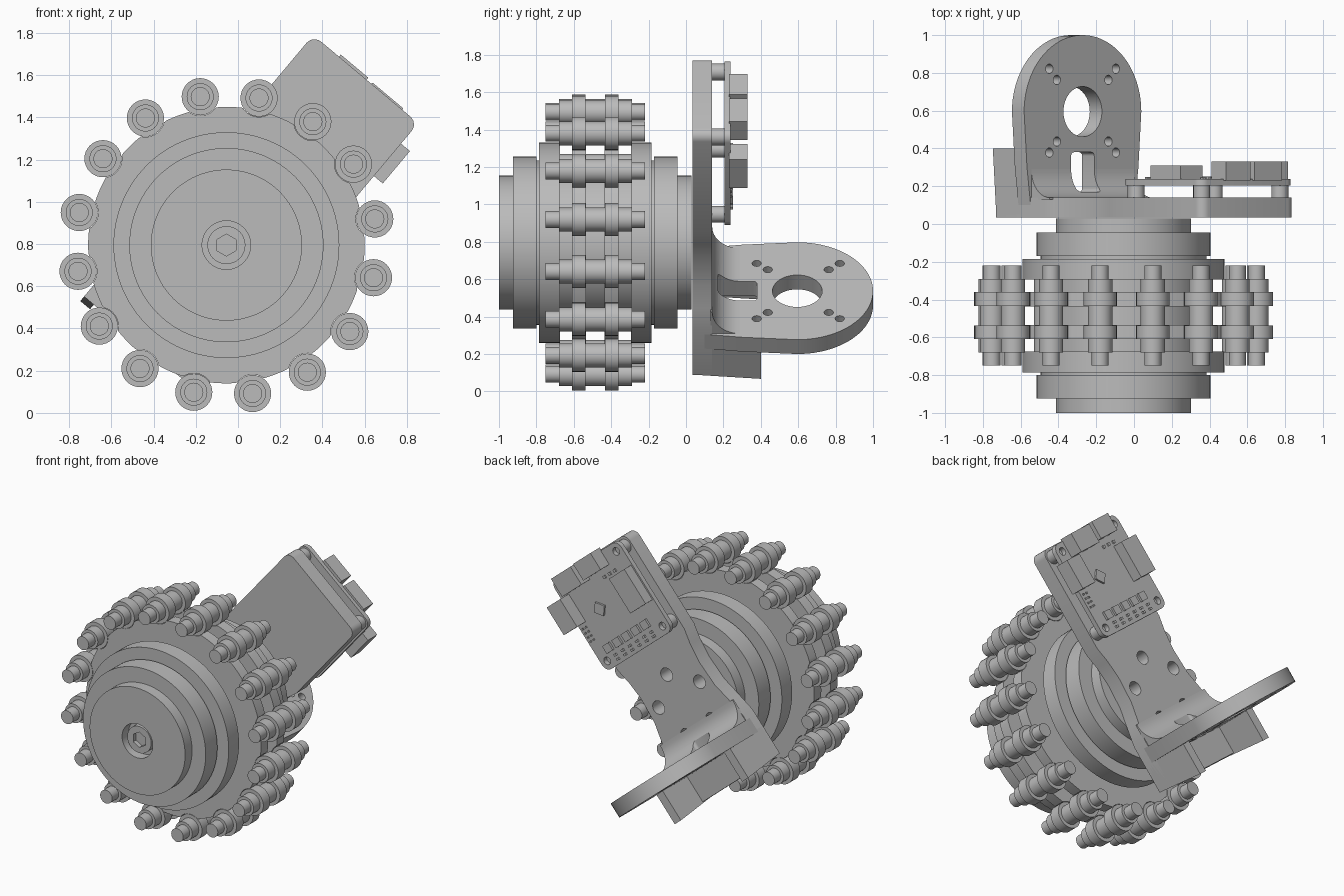
import bpy, bmesh
from math import sin, cos, pi, radians, hypot, sqrt
from mathutils import Matrix, Vector

if "Cube" in bpy.data.objects:
    bpy.data.objects.remove(bpy.data.objects["Cube"])

grey = bpy.data.materials.new("plain_grey")
grey.use_nodes = True
grey.diffuse_color = (0.5, 0.5, 0.5, 1)
grey.node_tree.nodes["Principled BSDF"].inputs["Base Color"].default_value = (0.5, 0.5, 0.5, 1)

CENTRE = Vector((-0.055, 0, 0.795))   # wheel axle
MID = -0.485                          # middle of the wheel along y
parts = []


def frame(u, v, w, origin=CENTRE):
    m = Matrix((u, v, w)).transposed().to_4x4()
    m.translation = origin
    return m


def tilted(angle):
    a = radians(angle)
    return Vector((sin(a), 0, cos(a))), Vector((cos(a), 0, -sin(a))), Vector((0, 1, 0))


WHEEL = frame(*tilted(0))
U, V, W = tilted(40)                  # along the bracket, across it, backwards
ARM = frame(U, V, W)
MOUNT = frame(V, W, U)
SIDE = frame(W, U, V)


def finish(name, bm, matrix):
    bmesh.ops.recalc_face_normals(bm, faces=bm.faces)
    me = bpy.data.meshes.new(name)
    bm.to_mesh(me)
    bm.free()
    me.materials.append(grey)
    ob = bpy.data.objects.new(name, me)
    ob.matrix_world = matrix
    bpy.context.collection.objects.link(ob)
    parts.append(ob)
    return ob


def prism(name, pts, lo, hi, matrix):
    bm = bmesh.new()
    face = bm.faces.new([bm.verts.new((x, y, lo)) for x, y in pts])
    moved = bmesh.ops.extrude_face_region(bm, geom=[face])["geom"]
    bmesh.ops.translate(bm, vec=(0, 0, hi - lo),
                        verts=[g for g in moved if isinstance(g, bmesh.types.BMVert)])
    return finish(name, bm, matrix)


def lathe(name, profile, matrix, steps=64):
    bm = bmesh.new()
    vs = [bm.verts.new((r, 0, y)) for r, y in profile]
    es = [bm.edges.new(p) for p in zip(vs, vs[1:])]
    bmesh.ops.spin(bm, geom=vs + es, axis=(0, 0, 1), cent=(0, 0, 0),
                   angle=2 * pi, steps=steps)
    bmesh.ops.remove_doubles(bm, verts=bm.verts, dist=1e-5)
    return finish(name, bm, matrix)


def mirrored(half):
    return half + [(r, 2 * MID - y) for r, y in reversed(half)]


def circle(x, y, r, n=24):
    return [(x + r * cos(2 * pi * i / n), y + r * sin(2 * pi * i / n)) for i in range(n)]


def arc(x, y, r, a0, a1, n=12):
    return [(x + r * cos(radians(a0 + (a1 - a0) * i / n)),
             y + r * sin(radians(a0 + (a1 - a0) * i / n))) for i in range(n + 1)]


def rect(x0, x1, y0, y1):
    return [(x0, y0), (x1, y0), (x1, y1), (x0, y1)]


def rounded(x0, x1, y0, y1, r):
    return (arc(x0 + r, y0 + r, r, 180, 270, 6) + arc(x1 - r, y0 + r, r, 270, 360, 6)
            + arc(x1 - r, y1 - r, r, 0, 90, 6) + arc(x0 + r, y1 - r, r, 90, 180, 6))


def cut(ob, outlines, lo, hi, matrix):
    for pts in outlines:
        tool = prism("cutter", pts, lo, hi, matrix)
        tool.hide_render = True
        mod = ob.modifiers.new("cut", "BOOLEAN")
        mod.object, mod.solver = tool, "EXACT"
        bpy.context.view_layer.update()
        dg = bpy.context.evaluated_depsgraph_get()
        me = bpy.data.meshes.new_from_object(ob.evaluated_get(dg))
        ob.modifiers.clear()
        ob.data = me
        parts.remove(tool)
        bpy.data.objects.remove(tool)


# Stepped drum
lathe("drum", mirrored([(0, -0.93), (0.115, -0.93), (0.115, -1), (0.358, -1),
                        (0.358, -0.925), (0.46, -0.925), (0.46, -0.8), (0.44, -0.8),
                        (0.44, -0.785), (0.535, -0.785), (0.535, -0.675),
                        (0.42, -0.675)]), WHEEL, 96)
bolt = prism("axle_bolt", circle(0, 0, 0.09, 32), -0.98, -0.92, WHEEL)
cut(bolt, [circle(0, 0, 0.052, 6)], -1.1, -0.95, WHEEL)

# Two sprockets, a disc bitten by the rollers
PITCH, TEETH, OFFSET = 0.714, 16, radians(80)


def sprocket_radius(a):
    step = 2 * pi / TEETH
    d = (a - OFFSET + step / 2) % step - step / 2
    s = PITCH * sin(d)
    bite = PITCH * cos(d) - sqrt(0.0081 - s * s) if abs(s) < 0.09 else 1
    return min(0.655, bite)


N = TEETH * 20
rim = [(sprocket_radius(2 * pi * i / N), 2 * pi * i / N) for i in range(N)]
for name, y in (("front_sprocket", -0.572), ("rear_sprocket", -0.398)):
    prism(name, [(r * cos(a), r * sin(a)) for r, a in rim], y - 0.038, y + 0.038, WHEEL)

# Ring of chain rollers
pin = mirrored([(0, -0.75), (0.045, -0.75), (0.045, -0.68), (0.064, -0.68),
                (0.064, -0.61), (0.088, -0.61), (0.088, -0.537), (0.064, -0.537)])
first = None
for i in range(TEETH):
    a = OFFSET + 2 * pi * i / TEETH
    place = WHEEL @ Matrix.Translation((PITCH * cos(a), PITCH * sin(a), 0))
    if first is None:
        first = lathe("chain_roller", pin, place, 32)
    else:
        ob = bpy.data.objects.new("chain_roller", first.data)
        ob.matrix_world = place
        bpy.context.collection.objects.link(ob)

# Bracket back plate with a slight waist
half = [(-0.62, 0.36), (-0.3, 0.36), (-0.18, 0.33), (-0.05, 0.295), (0.12, 0.285),
        (0.24, 0.3), (0.34, 0.325)] + arc(0.977, 0.275, 0.05, 90, 0, 6)
plate = prism("bracket_plate", half + [(u, -v) for u, v in reversed(half)],
              0.035, 0.14, ARM)
cut(plate, [circle(-0.05 + 0.21 * cos(2 * pi * i / 5), 0.21 * sin(2 * pi * i / 5), 0.045)
            for i in range(5)], 0.0, 0.3, ARM)

# Round-ended motor mount
slot = rounded(-0.08, 0.08, 0.17, 0.38, 0.02)
mount = prism("motor_mount", arc(0, 0.595, 0.405, 0, 180, 40)
              + [(-0.385, 0.3), (-0.36, 0.1), (0.36, 0.1), (0.385, 0.3)],
              -0.437, -0.337, MOUNT)
holes = [circle(0, 0.595, 0.133, 40), slot]
for sx in (-1, 1):
    for sy in (-1, 1):
        holes += [circle(sx * 0.23, 0.6 + sy * 0.222, 0.025, 16),
                  circle(sx * 0.178, 0.6 + sy * 0.163, 0.025, 16)]
cut(mount, holes, -0.6, -0.2, MOUNT)

# Curved gusset between plate and mount
gusset = prism("gusset", [(0.13, -0.345), (0.13, -0.187)]
               + arc(0.29, -0.187, 0.15, 180, 270) + [(0.29, -0.345)], -0.355, 0.355, SIDE)
cut(gusset, [slot], -0.6, -0.1, MOUNT)

# Foot walls below the mount
for name, v in (("upper_foot_wall", -0.36), ("lower_foot_wall", 0.3)):
    prism(name, [(0.05, -0.62), (0.4, -0.648), (0.4, -0.42), (0.05, -0.42)],
          v, v + 0.06, SIDE)

# Circuit board on four posts
board = prism("circuit_board", rounded(0.37, 1.02, -0.325, 0.325, 0.05), 0.205, 0.237, ARM)
corners = [(u, v) for u in (0.425, 0.965) for v in (-0.27, 0.27)]
cut(board, [circle(u, v, 0.026, 16) for u, v in corners], 0.1, 0.3, ARM)
for u, v in corners:
    prism("board_post", circle(u, v, 0.045), 0.13, 0.206, ARM)


def chip(name, u, v, du, dv, top):
    prism(name, rect(u - du / 2, u + du / 2, v - dv / 2, v + dv / 2), 0.23, top, ARM)


# Board components
chip("side_connector", 0.8, 0.315, 0.2, 0.13, 0.33)
chip("edge_connector", 0.72, -0.24, 0.25, 0.15, 0.31)
chip("top_connector", 0.97, 0.13, 0.13, 0.19, 0.33)
chip("top_socket", 0.98, -0.08, 0.12, 0.17, 0.33)
prism("tilted_chip", [(0.72 + 0.05 * a, 0.09 + 0.05 * b)
                      for a, b in ((1, 0), (0, 1), (-1, 0), (0, -1))], 0.23, 0.25, ARM)
for i in range(5):
    chip("small_chip", 0.49, 0.2 - 0.09 * i, 0.055, 0.06, 0.252)
for i in range(6):
    for u in (0.4, 0.43):
        chip("header_pin", u, 0.18 - 0.07 * i, 0.015, 0.02, 0.25)
for i in range(4):
    for v in (0.27, 0.3):
        chip("signal_pin", 0.58 + 0.03 * i, v, 0.012, 0.012, 0.245)
for i in range(3):
    chip("resistor", 0.87, -0.08 - 0.05 * i, 0.02, 0.02, 0.246)

# Smooth the curved walls, keep the edges crisp
bpy.ops.object.select_all(action="DESELECT")
for ob in parts:
    ob.select_set(True)
bpy.context.view_layer.objects.active = parts[0]
bpy.ops.object.shade_smooth_by_angle(angle=radians(30))
